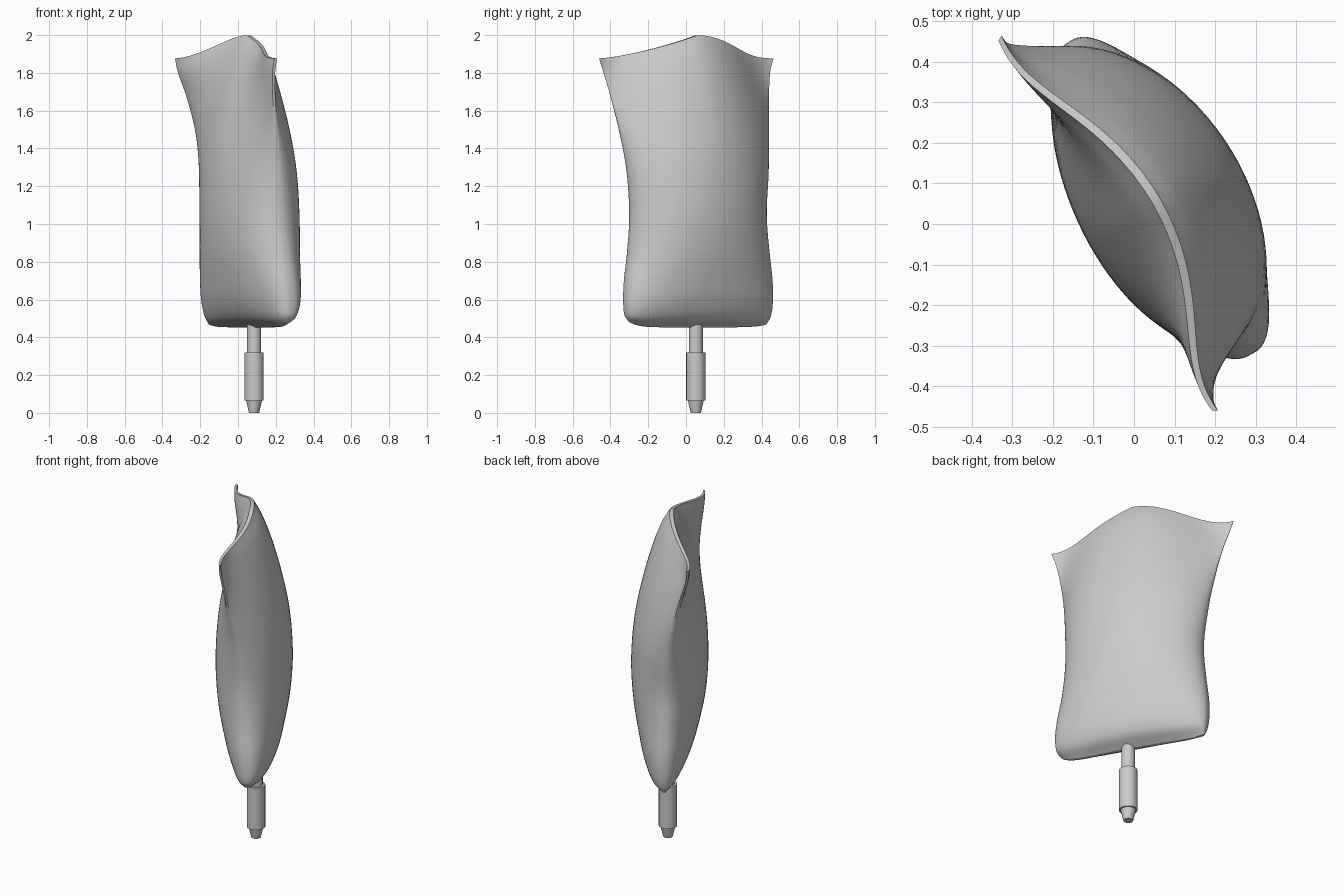
import bpy, bmesh, math
from mathutils import Vector

if "Cube" in bpy.data.objects:
    bpy.data.objects.remove(bpy.data.objects["Cube"])

BASE = 0.453
NU, NV = 40, 56

# Bag stations: v, edge B (x, y), middle (x, y), edge A (x, y), half thickness, fullness exponent
ROWS = [
    (0.00, -0.150, 0.422, 0.085, 0.05, 0.265, -0.300, 0.004, 0.40),
    (0.03, -0.155, 0.438, 0.085, 0.05, 0.28, -0.318, 0.078, 0.40),
    (0.09, -0.160, 0.448, 0.081, 0.05, 0.288, -0.322, 0.128, 0.44),
    (0.17, -0.160, 0.446, 0.077, 0.05, 0.278, -0.318, 0.160, 0.49),
    (0.28, -0.155, 0.428, 0.073, 0.053, 0.252, -0.303, 0.190, 0.55),
    (0.42, -0.155, 0.410, 0.071, 0.055, 0.230, -0.294, 0.203, 0.57),
    (0.58, -0.175, 0.425, 0.068, 0.055, 0.218, -0.312, 0.188, 0.62),
    (0.72, -0.215, 0.432, 0.064, 0.055, 0.203, -0.350, 0.150, 0.73),
    (0.86, -0.27, 0.434, 0.060, 0.055, 0.19, -0.400, 0.095, 0.95),
    (0.95, -0.315, 0.440, 0.057, 0.055, 0.19, -0.438, 0.046, 1.10),
    (1.00, -0.33, 0.458, 0.056, 0.055, 0.20, -0.460, 0.004, 1.20),
]


def station(v):
    """Smooth (cubic Hermite) interpolation of the station table."""
    k = 0
    while k < len(ROWS) - 2 and v > ROWS[k + 1][0]:
        k += 1
    p1, p2 = ROWS[k], ROWS[k + 1]
    p0, p3 = ROWS[max(k - 1, 0)], ROWS[min(k + 2, len(ROWS) - 1)]
    h = p2[0] - p1[0]
    t = (v - p1[0]) / h
    out = []
    for i in range(1, 9):
        m1 = (p2[i] - p0[i]) / (p2[0] - p0[0]) * h
        m2 = (p3[i] - p1[i]) / (p3[0] - p1[0]) * h
        out.append((2*t**3 - 3*t*t + 1) * p1[i] + (t**3 - 2*t*t + t) * m1
                   + (3*t*t - 2*t**3) * p2[i] + (t**3 - t*t) * m2)
    return out


def top_z(s):
    # peaked top seam: rounded shoulder towards B, straighter slope towards A
    a = min(abs(s), 1)
    f = (1 - a) ** 1.4 if s > 0 else 0.5 + 0.5 * math.cos(math.pi * a)
    return 1.877 + 0.122 * f


def bag_point(v, s, side):
    bx, by, mx, my, ax, ay, thick, q = station(v)
    wb, wm, wa = s * (s - 1) / 2, 1 - s * s, s * (s + 1) / 2
    db, dm, da = s - 0.5, -2 * s, s + 0.5
    x, y = bx*wb + mx*wm + ax*wa, by*wb + my*wm + ay*wa
    tx, ty = bx*db + mx*dm + ax*da, by*db + my*dm + ay*da
    n = Vector((-ty, tx)).normalized()
    t = side * (thick * max(0, 1 - s * s) ** q + 0.007)
    # pinch the top seam into a shallow V in plan
    t -= 0.1 * v**7 * s * s * (1 - s**4)
    z = BASE + v * (top_z(s) - BASE)
    z += (0.03 if s > 0 else 0.015) * abs(s)**7 * (1 - v) ** 14
    return (x + n.x * t, y + n.y * t, z)


# Bag: two bulging panels joined along a thin seam
bm = bmesh.new()
panels = []
for side in (1, -1):
    grid = []
    for j in range(NV + 1):
        v = 0.5 - 0.5 * math.cos(math.pi * j / NV)
        grid.append([bm.verts.new(bag_point(v, math.sin(math.pi * (i / NU - 0.5)), side))
                     for i in range(NU + 1)])
    panels.append(grid)
    for j in range(NV):
        for i in range(NU):
            bm.faces.new((grid[j][i], grid[j][i+1], grid[j+1][i+1], grid[j+1][i]))


def rim(g):
    return g[0][:-1] + [r[-1] for r in g[:-1]] + g[-1][:0:-1] + [r[0] for r in g[:0:-1]]


ra, rb = rim(panels[0]), rim(panels[1])
for i in range(len(ra)):
    k = (i + 1) % len(ra)
    bm.faces.new((ra[i], ra[k], rb[k], rb[i]))
bmesh.ops.recalc_face_normals(bm, faces=bm.faces)


def finish(bm, name):
    me = bpy.data.meshes.new(name)
    bm.to_mesh(me)
    bm.free()
    ob = bpy.data.objects.new(name, me)
    bpy.context.collection.objects.link(ob)
    bpy.ops.object.select_all(action='DESELECT')
    ob.select_set(True)
    bpy.context.view_layer.objects.active = ob
    bpy.ops.object.shade_smooth_by_angle(angle=math.radians(40))
    return ob


finish(bm, "bag")


# Spout parts: stacked round sections
def tube(name, z0, z1, r0, r1):
    bm = bmesh.new()
    bmesh.ops.create_cone(bm, cap_ends=True, segments=20, radius1=r0, radius2=r1, depth=z1 - z0)
    bmesh.ops.translate(bm, verts=bm.verts, vec=(0.085, 0.052, (z0 + z1) / 2))
    finish(bm, name)


tube("spout_neck", 0.31, 0.53, 0.037, 0.037)
tube("spout_sleeve", 0.065, 0.32, 0.051, 0.051)
tube("spout_tip", 0.0, 0.07, 0.027, 0.043)
